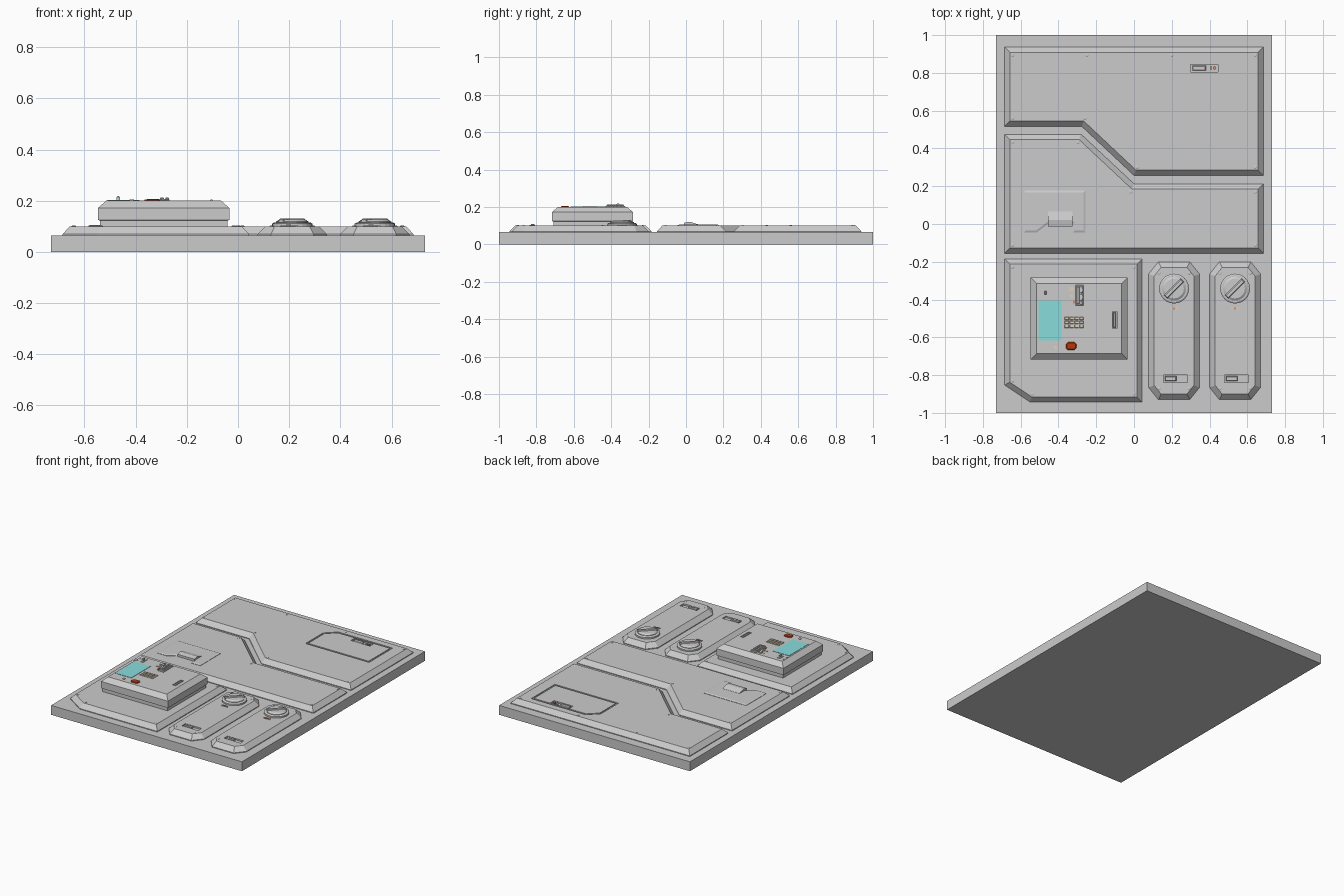
import bpy, bmesh, math
from mathutils import Vector

if "Cube" in bpy.data.objects:
    bpy.data.objects.remove(bpy.data.objects["Cube"])

def material(name, rgb):
    m = bpy.data.materials.new(name)
    m.diffuse_color = (*rgb, 1)
    m.use_nodes = True
    m.node_tree.nodes["Principled BSDF"].inputs["Base Color"].default_value = m.diffuse_color
    return m

CYAN = material("screen_cyan", (0.25, 0.72, 0.72))
RED = material("button_red", (0.45, 0.04, 0.005))
CREAM = material("key_cream", (0.75, 0.65, 0.5))
ORANGE = material("light_orange", (0.8, 0.25, 0.12))

def inset(pts, d):
    """Mitred inset of a counter-clockwise outline."""
    out, n = [], len(pts)
    for i in range(n):
        p = Vector(pts[i])
        a = (p - Vector(pts[i - 1])).normalized()
        b = (Vector(pts[(i + 1) % n]) - p).normalized()
        na, nb = Vector((-a.y, a.x)), Vector((-b.y, b.x))
        out.append(p + (na + nb) * (d / (1 + na.dot(nb))))
    return out

def finish(bm, name, mat):
    bmesh.ops.recalc_face_normals(bm, faces=bm.faces)
    me = bpy.data.meshes.new(name)
    bm.to_mesh(me)
    bm.free()
    ob = bpy.data.objects.new(name, me)
    bpy.context.collection.objects.link(ob)
    if mat:
        me.materials.append(mat)
    return ob

def stack(name, pts, layers, mat=None, ring=False):
    """Closed solid through (inset, z) layers of one outline; ring joins last to first."""
    bm = bmesh.new()
    loops = [[bm.verts.new((p[0], p[1], z)) for p in inset(pts, d)] for d, z in layers]
    n = len(pts)
    pairs = list(zip(loops, loops[1:])) + ([(loops[-1], loops[0])] if ring else [])
    for lo, hi in pairs:
        for i in range(n):
            j = (i + 1) % n
            bm.faces.new((lo[i], lo[j], hi[j], hi[i]))
    if not ring:
        bm.faces.new(loops[0][::-1])
        bm.faces.new(loops[-1])
    return finish(bm, name, mat)

def rect(x0, x1, y0, y1, cx=0, cy=0):
    """Rectangle outline, optionally with cut corners."""
    if not cx:
        return [(x0, y0), (x1, y0), (x1, y1), (x0, y1)]
    return [(x0 + cx, y0), (x1 - cx, y0), (x1, y0 + cy), (x1, y1 - cy),
            (x1 - cx, y1), (x0 + cx, y1), (x0, y1 - cy), (x0, y0 + cy)]

def circle(x, y, r, n=24):
    return [(x + r * math.cos(2 * math.pi * i / n), y + r * math.sin(2 * math.pi * i / n)) for i in range(n)]

def block(name, x0, x1, y0, y1, z0, z1, mat=None, bevel=0.0):
    layers = [(0, z0), (0, z1 - bevel), (bevel, z1)] if bevel else [(0, z0), (0, z1)]
    return stack(name, rect(x0, x1, y0, y1), layers, mat)

def cut(target, cutter):
    cutter.hide_render = True
    mod = target.modifiers.new("cut", 'BOOLEAN')
    mod.operation, mod.solver, mod.object = 'DIFFERENCE', 'EXACT', cutter
    bpy.context.view_layer.objects.active = target
    bpy.ops.object.modifier_apply(modifier=mod.name)
    bpy.data.objects.remove(cutter)

def screws(prefix, spots, z=0.10):
    for i, (x, y) in enumerate(spots):
        stack(f"{prefix}_screw_{i}", circle(x, y, 0.009, 8), [(0, z - 0.005), (0, z + 0.001), (0.003, z + 0.003)])

# base slab
block("base_slab", -0.73, 0.73, -1, 1, 0, 0.065)

# three bevelled wall panels
PANEL = [(0, 0.06), (0, 0.07), (0.028, 0.10)]
upper_pts = [(-0.685, 0.517), (-0.277, 0.517), (0, 0.257), (0.685, 0.257), (0.685, 0.937), (-0.685, 0.937)]
middle_pts = [(-0.685, -0.155), (0.685, -0.155), (0.685, 0.213), (0, 0.213), (-0.28, 0.475), (-0.685, 0.475)]
lower_pts = [(-0.55, -0.943), (0.043, -0.943), (0.043, -0.185), (-0.685, -0.185), (-0.685, -0.853)]
upper = stack("upper_panel", upper_pts, PANEL)
middle = stack("middle_panel", middle_pts, PANEL)
lower = stack("lower_panel", lower_pts, PANEL)
for name, pts in (("upper", upper_pts), ("middle", middle_pts), ("lower", lower_pts)):
    screws(name, [tuple(p) for p in inset(pts, 0.043)])
screws("upper_edge", [(-0.25, 0.893), (0.2, 0.893)])

# hatch groove and recessed latch in the upper panel
hatch = [(0.093, 0.605), (0.58, 0.605), (0.58, 0.863), (0.163, 0.863), (0.093, 0.797)]
cut(upper, stack("groove_cutter", hatch, [(0, 0.094), (0.012, 0.094), (0.012, 0.12), (0, 0.12)], ring=True))
cut(upper, block("latch_cutter", 0.30, 0.445, 0.805, 0.845, 0.09, 0.12))
block("hatch_latch", 0.31, 0.38, 0.812, 0.838, 0.085, 0.099, bevel=0.003)
for i, x in enumerate((0.407, 0.427)):
    block(f"hatch_light_{i}", x - 0.005, x + 0.005, 0.817, 0.833, 0.085, 0.099, (CREAM, ORANGE)[i])

# notched cover plate with a ramped pull on the middle panel
cover = [(-0.585, -0.045), (-0.515, -0.045), (-0.455, 0.0), (-0.325, 0.0),
         (-0.325, -0.045), (-0.257, -0.045), (-0.257, 0.178), (-0.585, 0.178)]
stack("cover_plate", cover, [(0, 0.095), (0, 0.102), (0.010, 0.106)])
bm = bmesh.new()
ends = [[bm.verts.new((x, y, z)) for y, z in ((-0.012, 0.1), (0.065, 0.1), (0.065, 0.107), (0.02, 0.121), (-0.012, 0.115))]
        for x in (-0.455, -0.325)]
for e in ends:
    bm.faces.new(e)
for i in range(5):
    j = (i + 1) % 5
    bm.faces.new((ends[0][i], ends[0][j], ends[1][j], ends[1][i]))
finish(bm, "cover_pull", None)

# two narrow panels, each with a dial, lights and a latch
for k, cx in (("left", 0.212), ("right", 0.535)):
    body = stack(f"{k}_dial_panel", rect(cx - 0.135, cx + 0.135, -0.93, -0.2, 0.052, 0.065),
                 [(0, 0.06), (0, 0.07), (0.03, 0.10)])
    cut(body, block("slot_cutter", cx - 0.055, cx + 0.07, -0.838, -0.80, 0.09, 0.12))
    block(f"{k}_latch", cx - 0.047, cx + 0.012, -0.832, -0.806, 0.085, 0.104, bevel=0.003)
    block(f"{k}_latch_tab", cx - 0.025, cx - 0.005, -0.828, -0.810, 0.10, 0.108)
    dy = -0.342
    stack(f"{k}_dial_base", circle(cx, dy, 0.079), [(0, 0.09), (0, 0.11), (0.008, 0.115), (0.018, 0.115)])
    knob = stack(f"{k}_dial", circle(cx, dy, 0.064), [(0, 0.11), (0, 0.118), (0.012, 0.126)])
    # diagonal grip bar across the dial
    c = math.sqrt(0.5)
    bar = [(cx + c * (u - v), dy + c * (u + v)) for u, v in ((-0.062, -0.012), (0.062, -0.012), (0.062, 0.012), (-0.062, 0.012))]
    stack(f"{k}_dial_grip", bar, [(0, 0.112), (0, 0.126), (0.004, 0.131)])
    for i, dx in enumerate((-0.016, 0, 0.016)):
        block(f"{k}_light_{i}", cx + dx - 0.006, cx + dx + 0.006, -0.453, -0.441, 0.095, 0.104, (CREAM, ORANGE, CREAM)[i])
    screws(k, [(cx + s * 0.08, y) for s in (-1, 1) for y in (-0.87, -0.26)])

# raised console box
box = rect(-0.547, -0.034, -0.717, -0.283)
console = stack("console_box", box, [(0.008, 0.09), (0.008, 0.122), (0, 0.125), (0, 0.172), (0.032, 0.20)])
cut(console, block("handle_cutter", -0.115, -0.091, -0.553, -0.463, 0.19, 0.22))
block("console_handle", -0.110, -0.096, -0.547, -0.469, 0.185, 0.204, bevel=0.003)

# screen and keypad
block("screen", -0.505, -0.384, -0.617, -0.405, 0.195, 0.202, CYAN)
for r in range(3):
    for c in range(4):
        x, y = -0.356 + c * 0.026, -0.500 - r * 0.021
        block(f"key_{r}_{c}", x - 0.011, x + 0.011, y - 0.008, y + 0.008, 0.195, 0.204, CREAM, 0.002)

# large red button and small round button
stack("red_button", rect(-0.36, -0.305, -0.667, -0.626, 0.01, 0.01), [(0, 0.195), (0, 0.203), (0.004, 0.206)], RED)
stack("round_button", circle(-0.415, -0.653, 0.009, 12), [(0, 0.195), (0, 0.204)], CREAM)

# toggle switch in the corner
block("toggle_plate", -0.481, -0.456, -0.386, -0.340, 0.195, 0.203)
block("toggle_lever", -0.475, -0.462, -0.372, -0.354, 0.20, 0.218, bevel=0.004)
for i, y in enumerate((-0.347, -0.378)):
    stack(f"toggle_stud_{i}", circle(-0.505, y, 0.005, 8), [(0, 0.195), (0, 0.203)])

# strip of slide switches with side lights
block("switch_strip", -0.309, -0.267, -0.432, -0.324, 0.195, 0.206, bevel=0.003)
for i in range(5):
    y = -0.338 - i * 0.020
    block(f"switch_{i}", -0.284, -0.270, y - 0.007, y + 0.007, 0.20, 0.212, bevel=0.002)
block("switch_lid", -0.305, -0.289, -0.424, -0.332, 0.20, 0.213, bevel=0.003)
block("cream_light", -0.341, -0.321, -0.355, -0.333, 0.195, 0.207, CREAM)
block("small_cream_light", -0.338, -0.323, -0.388, -0.373, 0.195, 0.207, CREAM)
block("orange_light", -0.324, -0.312, -0.420, -0.404, 0.195, 0.205, ORANGE)
for i, y in enumerate((-0.345, -0.381)):
    stack(f"light_stud_{i}", circle(-0.353, y, 0.005, 8), [(0, 0.195), (0, 0.203)])
